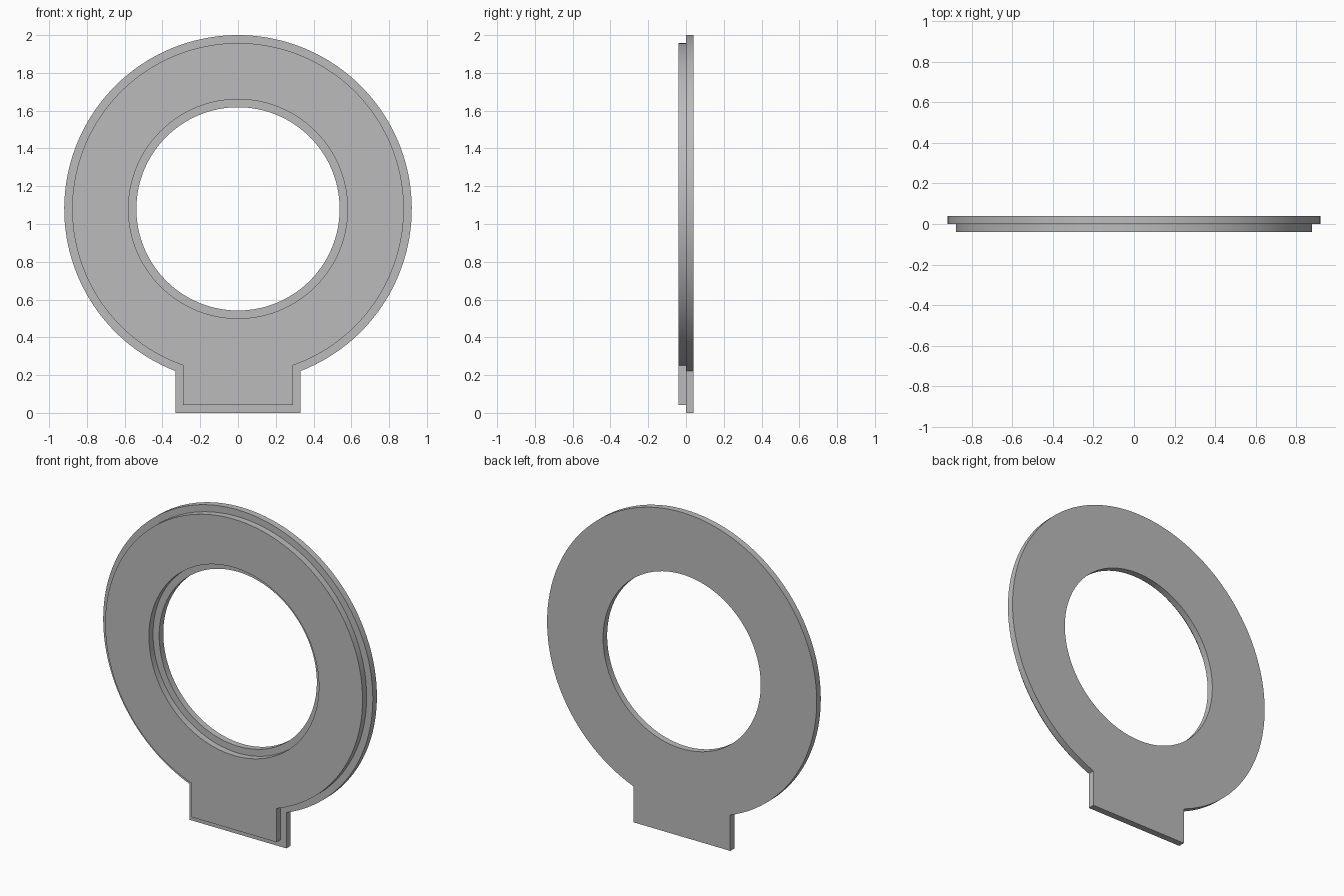
import bpy
import bmesh
from math import asin, cos, sin, pi, radians

if "Cube" in bpy.data.objects:
    bpy.data.objects.remove(bpy.data.objects["Cube"])

CENTRE_Z = 1.08
SEGMENTS = 128

grey = bpy.data.materials.new("plain_grey")
grey.use_nodes = True
grey.diffuse_color = (0.5, 0.5, 0.5, 1)
grey.node_tree.nodes["Principled BSDF"].inputs["Base Color"].default_value = (0.5, 0.5, 0.5, 1)


def arc(radius, start, end, steps):
    """Points on an arc about the ring centre; angles run from straight down."""
    angles = [start + (end - start) * i / steps for i in range(steps + 1)]
    return [(radius * sin(a), CENTRE_Z - radius * cos(a)) for a in angles]


def ring_with_tab(name, outer, inner, half_tab, bottom, y_front, y_back):
    # Keyhole outline and round opening
    gap = asin(half_tab / outer)
    outline = arc(outer, gap, 2 * pi - gap, SEGMENTS)
    outline += [(-half_tab, bottom), (half_tab, bottom)]
    opening = arc(inner, 0, 2 * pi, SEGMENTS)[:-1]

    bm = bmesh.new()
    for loop in (outline, opening):
        verts = [bm.verts.new((x, y_front, z)) for x, z in loop]
        for a, b in zip(verts, verts[1:] + verts[:1]):
            bm.edges.new((a, b))
    bmesh.ops.triangle_fill(bm, edges=bm.edges[:], use_beauty=True)

    # Give the flat shape its thickness
    result = bmesh.ops.extrude_face_region(bm, geom=bm.faces[:], use_keep_orig=True)
    moved = [g for g in result["geom"] if isinstance(g, bmesh.types.BMVert)]
    bmesh.ops.translate(bm, verts=moved, vec=(0, y_back - y_front, 0))
    bmesh.ops.recalc_face_normals(bm, faces=bm.faces[:])

    mesh = bpy.data.meshes.new(name)
    bm.to_mesh(mesh)
    bm.free()
    mesh.materials.append(grey)
    obj = bpy.data.objects.new(name, mesh)
    bpy.context.collection.objects.link(obj)
    bpy.ops.object.select_all(action="DESELECT")
    obj.select_set(True)
    bpy.context.view_layer.objects.active = obj
    bpy.ops.object.shade_smooth_by_angle(angle=radians(30))
    return obj


# Wider plate at the back, narrower raised plate on its front
ring_with_tab("back_plate", 0.92, 0.538, 0.33, 0, 0, 0.04)
ring_with_tab("front_plate", 0.878, 0.58, 0.29, 0.043, -0.04, 0)
